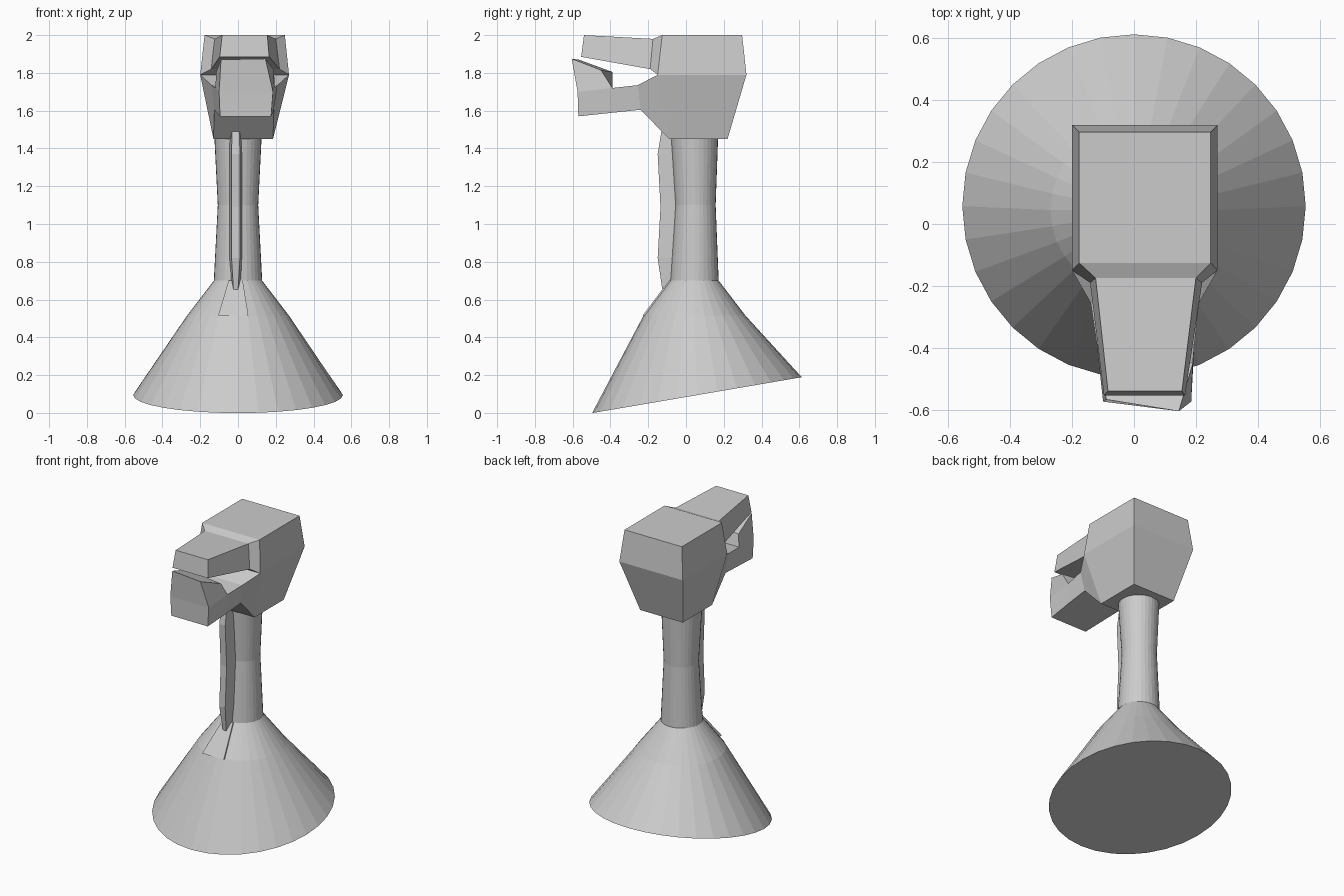
import bpy, bmesh
from math import sin, cos, tau


def loft(name, rings, cap_start=True, cap_end=True):
    """Skin a list of equally long point rings into one flat-shaded object."""
    bm = bmesh.new()
    loops = [[bm.verts.new(p) for p in ring] for ring in rings]
    n = len(loops[0])
    for a, b in zip(loops, loops[1:]):
        for i in range(n):
            j = (i + 1) % n
            bm.faces.new((a[i], a[j], b[j], b[i]))
    if cap_start:
        bm.faces.new(loops[0][::-1])
    if cap_end:
        bm.faces.new(loops[-1])
    bmesh.ops.recalc_face_normals(bm, faces=bm.faces)
    mesh = bpy.data.meshes.new(name)
    bm.to_mesh(mesh)
    bm.free()
    obj = bpy.data.objects.new(name, mesh)
    bpy.context.collection.objects.link(obj)
    return obj


def circle(r, y, z, tilt=0.0, n=32):
    pts = []
    for i in range(n):
        a = tau * i / n
        pts.append((r * cos(a), y + r * sin(a), z + tilt * r * sin(a)))
    return pts


def rect(x0, x1, y0, y1, z):
    return [(x0, y0, z), (x1, y0, z), (x1, y1, z), (x0, y1, z)]


def section(top, bottom):
    """Upright four-point section; each edge is (x0, x1, y, z)."""
    a, b, y, z = top
    c, d, v, w = bottom
    return [(a, y, z), (b, y, z), (d, v, w), (c, v, w)]


# Flared base with a tilted foot, running up into the waisted neck
loft("neck_and_base", [
    circle(0.555, 0.058, 0.094, tilt=0.171),
    circle(0.27, 0.045, 0.515),
    circle(0.128, 0.045, 0.70),
    circle(0.107, 0.05, 1.10),
    circle(0.125, 0.045, 1.46),
])

# Boxy skull
loft("skull", [
    rect(-0.13, 0.185, -0.09, 0.22, 1.45),
    rect(-0.20, 0.27, -0.15, 0.32, 1.79),
    rect(-0.177, 0.248, -0.126, 0.297, 2.0),
])

# Upper muzzle grown from the skull's upper front face
loft("upper_muzzle", [
    section((-0.177, 0.248, -0.126, 2.0), (-0.20, 0.27, -0.15, 1.79)),
    section((-0.124, 0.20, -0.175, 1.98), (-0.142, 0.22, -0.19, 1.82)),
    section((-0.084, 0.155, -0.54, 2.0), (-0.097, 0.165, -0.555, 1.885)),
], cap_start=False)

# Lower jaw grown from the skull's lower front face
loft("lower_jaw", [
    section((-0.20, 0.27, -0.15, 1.79), (-0.13, 0.185, -0.09, 1.45)),
    section((-0.14, 0.21, -0.255, 1.735), (-0.125, 0.19, -0.24, 1.605)),
    section((-0.12, 0.195, -0.39, 1.72), (-0.11, 0.185, -0.40, 1.588)),
    section((-0.10, 0.185, -0.574, 1.70), (-0.095, 0.175, -0.57, 1.57)),
], cap_start=False)

# Raised, slightly skewed front of the jaw
loft("jaw_lip", [
    [(-0.10, -0.574, 1.70), (0.185, -0.574, 1.70),
     (0.195, -0.39, 1.72), (-0.12, -0.39, 1.72)],
    [(-0.09, -0.567, 1.87), (0.145, -0.605, 1.875),
     (0.19, -0.45, 1.815), (-0.115, -0.39, 1.805)],
], cap_start=False)

# Thin ridge down the front of the neck: (z, front y, half width at front, at back)
ridge = [(1.49, -0.13, 0.020, 0.036), (1.37, -0.15, 0.022, 0.038),
         (1.09, -0.135, 0.022, 0.036), (0.82, -0.15, 0.022, 0.038),
         (0.65, -0.125, 0.012, 0.032), (0.55, -0.20, 0.012, 0.025)]
cx = -0.012
loft("neck_ridge", [
    [(cx - f, y, z), (cx + f, y, z),
     (cx + b, -0.03 if z > 0.6 else -0.15, z), (cx - b, -0.03 if z > 0.6 else -0.15, z)]
    for z, y, f, b in ridge])

# Flat tab spreading from the ridge onto the base
loft("ridge_foot", [
    rect(-0.05, 0.025, -0.09, -0.05, 0.70),
    rect(-0.105, 0.055, -0.23, -0.19, 0.515),
])
